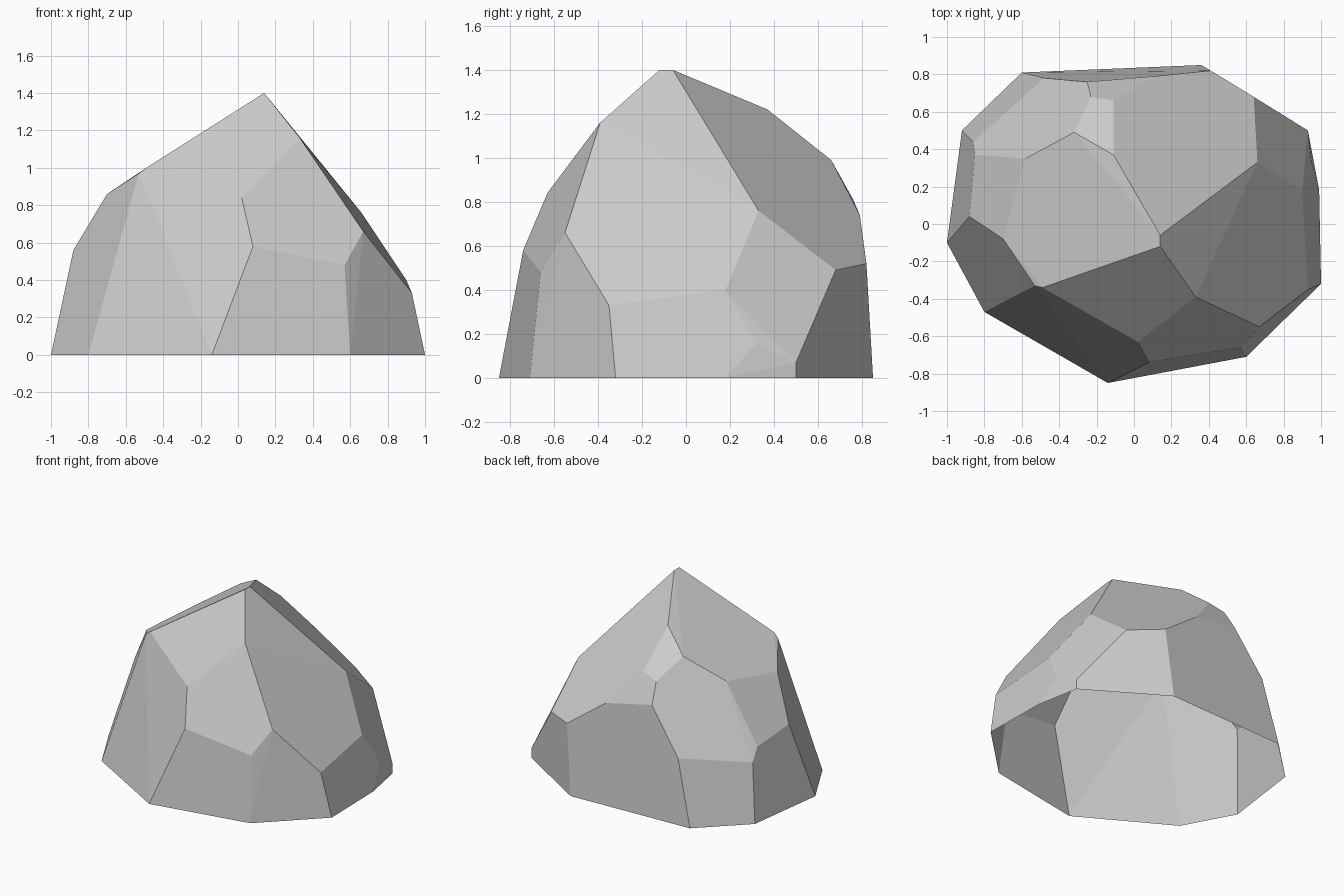
import bpy
import bmesh
from math import radians

# Start from an empty spot
default_cube = bpy.data.objects.get("Cube")
if default_cube:
    bpy.data.objects.remove(default_cube, do_unlink=True)

# Plain grey stone
stone = bpy.data.materials.new("stone_grey")
stone.use_nodes = True
stone_colour = (.6, .6, .6, 1)
stone.diffuse_color = stone_colour
stone.node_tree.nodes["Principled BSDF"].inputs["Base Color"].default_value = stone_colour

# Ground outline of the boulder, counter-clockwise from the right-hand side
ground_outline = [
    (1, -.32), (.99, .18), (.93, .5), (.36, .85), (-.6, .81),
    (-.92, .5), (-1, -.1), (-.8, -.47), (-.14, -.85), (.6, -.71),
]

# Facet corners of the lower slopes
lower_corners = [
    (.93, -.35, .33), (.95, .32, .16), (.9, .18, .4), (.93, .5, .07),
    (.64, .68, .49), (.41, .82, .52), (-.48, .78, .48), (-.86, .44, .42),
    (-.85, .37, .51), (-.88, .04, .56), (.08, -.74, .58), (.57, -.66, .48),
    (.67, -.55, .66),
]

# Facet corners of the upper slopes and the short summit ridge
upper_corners = [
    (.66, .33, .76), (.11, .79, .74), (-.25, .76, .81), (-.23, .68, .95),
    (-.11, .66, .99), (-.11, .37, 1.22), (-.32, .49, 1.09), (-.58, .35, .92),
    (-.7, -.08, .86), (-.53, -.33, .97), (-.49, -.34, 1), (.02, -.63, .84),
    (.33, -.39, 1.16), (.14, -.12, 1.4), (.14, -.06, 1.4),
]


def build_boulder(name, outline, corners, material):
    """Wrap a tight faceted shell around the corners, open at the ground."""
    bm = bmesh.new()
    for x, y in outline:
        bm.verts.new((x, y, 0))
    for corner in corners:
        bm.verts.new(corner)

    # Shrink-wrap the corners and drop any that fall inside
    hull = bmesh.ops.convex_hull(bm, input=bm.verts[:])
    spare = {v for v in hull["geom_interior"] + hull["geom_unused"]
             if isinstance(v, bmesh.types.BMVert)}
    bmesh.ops.delete(bm, geom=list(spare), context="VERTS")

    # Merge nearly level triangles into broad chiselled facets
    bmesh.ops.dissolve_limit(bm, angle_limit=radians(4),
                             verts=bm.verts[:], edges=bm.edges[:])
    bmesh.ops.recalc_face_normals(bm, faces=bm.faces[:])

    # Leave the underside open
    underside = [f for f in bm.faces if all(v.co.z < .001 for v in f.verts)]
    bmesh.ops.delete(bm, geom=underside, context="FACES")

    for face in bm.faces:
        face.smooth = False
    mesh = bpy.data.meshes.new(name)
    bm.to_mesh(mesh)
    bm.free()
    mesh.materials.append(material)
    boulder = bpy.data.objects.new(name, mesh)
    bpy.context.collection.objects.link(boulder)
    return boulder


build_boulder("boulder", ground_outline, lower_corners + upper_corners, stone)
